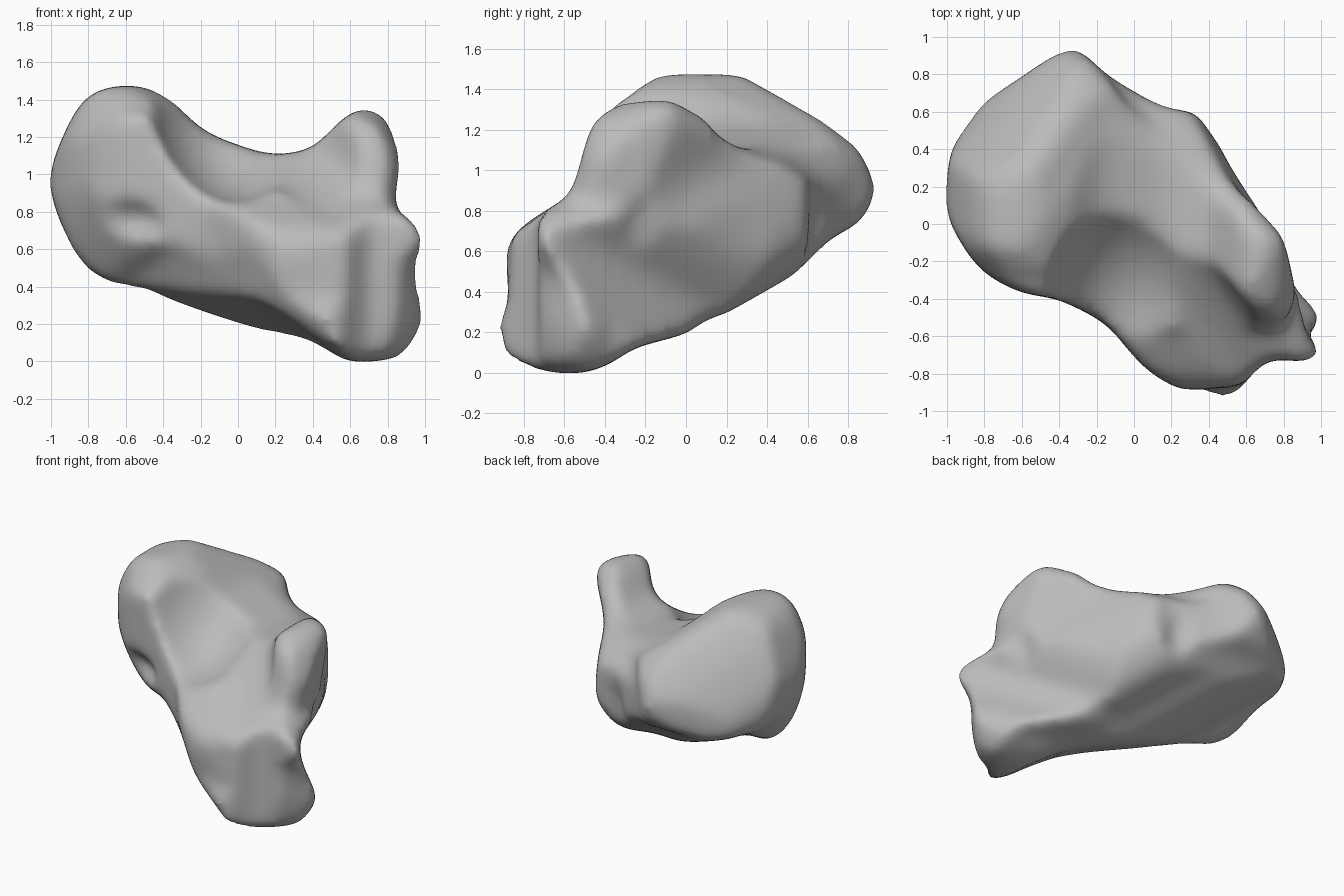
import bpy
import bmesh
import math
from mathutils import Vector

cube = bpy.data.objects.get("Cube")
if cube:
    bpy.data.objects.remove(cube, do_unlink=True)

HEIGHT = 1.47
TURN = math.radians(35)
TILT = math.radians(25)

# Outlines in hundredths: pairs of (across, up)
front_outline = [
    (-100, 95), (-93, 120), (-80, 141), (-60, 147), (-40, 142), (-20, 124),
    (0, 115), (20, 110), (40, 114), (55, 128), (67, 135), (78, 130), (87, 115),
    (83, 83), (91, 77), (102, 62), (98, 42), (103, 25), (95, 9), (82, 1),
    (55, 1), (38, 10), (10, 18), (-30, 31), (-50, 39), (-62, 40), (-80, 50), (-91, 67)]
side_outline = [
    (-94, 18), (-87, 2), (-55, 0), (-38, 5), (-25, 13), (0, 20), (10, 27),
    (30, 33), (54, 50), (70, 66), (85, 75), (93, 90), (86, 108), (78, 120), (60, 136),
    (38, 146), (0, 147), (-15, 146), (-30, 134), (-38, 131), (-47, 120),
    (-56, 90), (-65, 82), (-80, 72), (-88, 60), (-87, 35)]
plan_outline = [
    (-100, 10), (-97, 40), (-85, 60), (-60, 78), (-40, 91), (-30, 93), (-17, 81),
    (0, 70), (20, 61), (32, 59), (42, 48), (50, 32), (63, 12), (72, 3), (80, -10),
    (86, -35), (96, -44), (105, -55), (105, -68), (91, -73), (70, -73), (47, -94),
    (15, -83), (0, -70), (-15, -53), (-40, -40), (-60, -36), (-80, -25), (-93, -8)]
end_outline = [
    (-83, 45), (-79, 64), (-69, 79), (-53, 87), (-30, 90), (-7, 86), (11, 77),
    (31, 66), (33, 54), (40, 43), (59, 31), (61, 12), (60, -12), (52, -30),
    (42, -45), (43, -62), (53, -85), (47, -96), (36, -104), (-3, -105),
    (-13, -93), (-29, -69), (-39, -39), (-51, -16), (-59, -12), (-69, 2), (-78, 22)]
heel_outline = [
    (-61, 67), (-55, 76), (-34, 80), (-26, 76), (-24, 59), (-16, 47), (6, 38),
    (17, 44), (36, 52), (55, 56), (70, 49), (79, 32), (83, 12), (79, -12),
    (72, -33), (60, -45), (51, -45), (40, -41), (30, -45), (-1, -47),
    (-21, -41), (-44, -37), (-57, -24), (-61, -12), (-59, 12), (-55, 35)]
under_outline = [
    (-122, -8), (-115, 0), (-96, 12), (-95, 29), (-89, 46), (-73, 64), (-57, 72),
    (-44, 67), (-33, 58), (-16, 52), (15, 51), (44, 57), (59, 62), (71, 58),
    (86, 42), (98, 21), (103, 5), (100, -8), (86, -19), (71, -37), (58, -47),
    (46, -50), (36, -46), (4, -50), (-50, -58), (-95, -77), (-109, -52), (-111, -24)]


def new_object(name, bm):
    mesh = bpy.data.meshes.new(name)
    bm.to_mesh(mesh)
    bm.free()
    obj = bpy.data.objects.new(name, mesh)
    bpy.context.scene.collection.objects.link(obj)
    return obj


def rounded(outline, steps=3):
    """Closed smooth curve through the outline points."""
    points = [Vector(point) / 100 for point in outline]
    count = len(points)
    curve = []
    for i in range(count):
        before, start, end, after = (points[(i + k) % count] for k in (-1, 0, 1, 2))
        for step in range(steps):
            t = step / steps
            bend = (end - before) * t
            bend += (before * 2 - start * 5 + end * 4 - after) * t ** 2
            bend += (start * 3 - before - end * 3 + after) * t ** 3
            curve.append(start + bend / 2)
    return curve


def outline_block(name, outline, across, up, centre):
    """Extrude an outline both ways along the axis square to across and up."""
    bm = bmesh.new()
    across, up = Vector(across), Vector(up)
    depth = across.cross(up) * 2
    near = [centre + across * u + up * v + depth for u, v in rounded(outline)]
    face = bm.faces.new([bm.verts.new(point) for point in near])
    extruded = bmesh.ops.extrude_face_region(bm, geom=[face])["geom"]
    moved = [item for item in extruded if isinstance(item, bmesh.types.BMVert)]
    bmesh.ops.translate(bm, verts=moved, vec=depth * -2)
    bmesh.ops.recalc_face_normals(bm, faces=bm.faces[:])
    return new_object(name, bm)


def hollow_cutter(name, location, radii):
    """Ellipsoid that scoops a shallow hollow."""
    bm = bmesh.new()
    bmesh.ops.create_icosphere(bm, subdivisions=4, radius=1)
    bmesh.ops.scale(bm, verts=bm.verts[:], vec=radii)
    bmesh.ops.translate(bm, verts=bm.verts[:], vec=location)
    return new_object(name, bm)


def slanted_axes(across, toward, slope):
    """Across and up directions for an outline on a tilted axis."""
    toward = Vector(toward)
    up = Vector((0, 0, math.cos(TILT))) - toward * math.sin(TILT) * slope
    return across, up


def combine(target, tool, operation):
    modifier = target.modifiers.new(tool.name, "BOOLEAN")
    modifier.object = tool
    modifier.operation = operation
    modifier.solver = "EXACT"
    tool.hide_render = True


# Blocks whose common volume is the rough bone
base = Vector((0, 0, 0))
middle = Vector((0, 0, HEIGHT / 2))
c, s = math.cos(TURN), math.sin(TURN)
bone = outline_block("bone_body", front_outline, (1, 0, 0), (0, 0, 1), base)
blocks = [
    outline_block("side_block", side_outline, (0, 1, 0), (0, 0, 1), base),
    outline_block("plan_block", plan_outline, (1, 0, 0), (0, 1, 0), base),
    outline_block("end_block", end_outline, *slanted_axes((c, s, 0), (s, -c, 0), 1), middle),
    outline_block("heel_block", heel_outline, *slanted_axes((-c, -s, 0), (-s, c, 0), 1), middle),
    outline_block("under_block", under_outline, *slanted_axes((-c, s, 0), (s, c, 0), -1), middle),
]
for block in blocks:
    combine(bone, block, "INTERSECT")

# Hollows that the outlines cannot reach
cutters = [
    hollow_cutter("slope_hollow", (-0.02, -0.59, 1.64), (0.52, 0.8, 0.8)),
    hollow_cutter("neck_hollow", (0.17, 0.78, 0.62), (0.16, 0.2, 0.4)),
    hollow_cutter("upper_notch", (1.05, -0.42, 0.66), (0.18, 0.14, 0.2)),
    hollow_cutter("lower_notch", (1.05, -0.78, 0.22), (0.16, 0.14, 0.2)),
    hollow_cutter("facet_hollow", (0.95, 0.42, 0.8), (0.4, 0.45, 0.5)),
    hollow_cutter("knob_hollow", (0.6, 0.34, 1.35), (0.4, 0.26, 0.26)),
    hollow_cutter("side_hollow", (0.98, -0.2, 0.62), (0.24, 0.17, 0.36)),
    hollow_cutter("heel_groove", (-0.64, -0.46, 0.75), (0.26, 0.2, 0.14)),
    hollow_cutter("end_hollow", (0.52, -0.98, 0.58), (0.25, 0.12, 0.3)),
]
for cutter in cutters:
    combine(bone, cutter, "DIFFERENCE")

# Fuse to an even skin, soften it, and swell it by what softening removes
remesh = bone.modifiers.new("skin", "REMESH")
remesh.mode = "VOXEL"
remesh.voxel_size = 0.025
soften = bone.modifiers.new("soften", "SMOOTH")
soften.factor = 0.5
soften.iterations = 36
swell = bone.modifiers.new("swell", "DISPLACE")
swell.mid_level = 0
swell.strength = 0.007

bpy.context.view_layer.update()
graph = bpy.context.evaluated_depsgraph_get()
skin = bpy.data.meshes.new_from_object(bone.evaluated_get(graph))
bone.modifiers.clear()
bone.data = skin
for helper in blocks + cutters:
    bpy.data.objects.remove(helper, do_unlink=True)

# Plain grey finish
grey = bpy.data.materials.new("plain_grey")
grey.use_nodes = True
colour = (0.5, 0.5, 0.5, 1)
grey.diffuse_color = colour
grey.node_tree.nodes["Principled BSDF"].inputs["Base Color"].default_value = colour
skin.materials.clear()
skin.materials.append(grey)
skin.polygons.foreach_set("use_smooth", [True] * len(skin.polygons))
skin.update()
